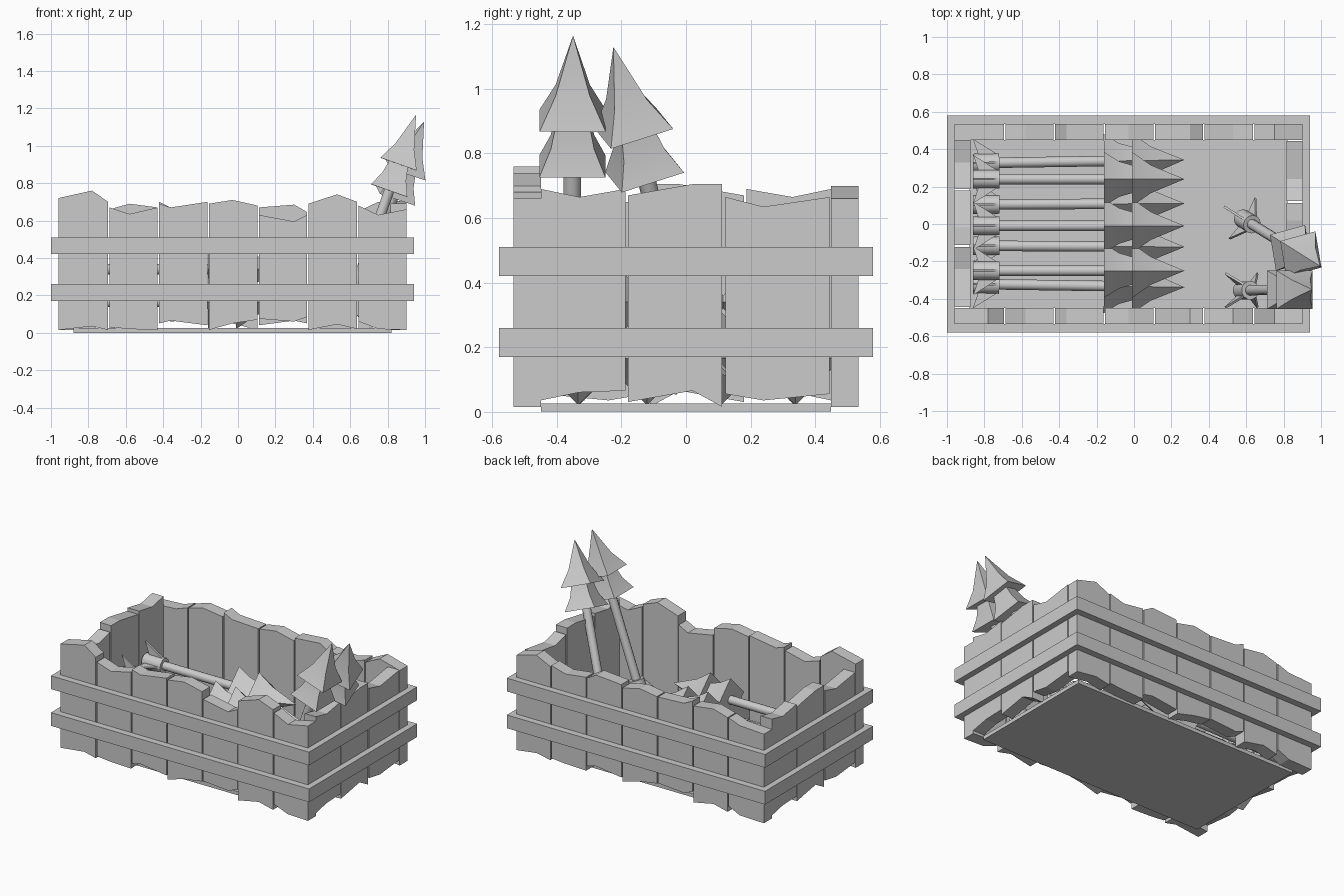
import bpy, bmesh, math
from mathutils import Vector, Matrix

if "Cube" in bpy.data.objects:
    bpy.data.objects.remove(bpy.data.objects["Cube"])


def finish(name, bm, smooth=False):
    bmesh.ops.recalc_face_normals(bm, faces=bm.faces[:])
    me = bpy.data.meshes.new(name)
    bm.to_mesh(me)
    bm.free()
    ob = bpy.data.objects.new(name, me)
    bpy.context.collection.objects.link(ob)
    if smooth:
        bpy.context.view_layer.objects.active = ob
        ob.select_set(True)
        bpy.ops.object.shade_smooth_by_angle(angle=math.radians(35))
        ob.select_set(False)
    return ob


def prism(bm, outline, offset):
    # Extrude a closed outline of 3D points by an offset
    f = bm.faces.new([bm.verts.new(p) for p in outline])
    new = bmesh.ops.extrude_face_region(bm, geom=[f])["geom"]
    bmesh.ops.translate(bm, vec=Vector(offset),
                        verts=[v for v in new if isinstance(v, bmesh.types.BMVert)])


def box(bm, x0, x1, y0, y1, z0, z1):
    prism(bm, [(x0, y0, z0), (x1, y0, z0), (x1, y1, z0), (x0, y1, z0)], (0, 0, z1 - z0))


def plank(name, us, tops, bottoms, axis, d0, d1):
    # Rough board: kinked top and bottom edges, lying along x or y
    pts = list(zip(us, bottoms)) + list(zip(us, tops))[::-1]
    bm = bmesh.new()
    if axis == "x":
        prism(bm, [(u, d0, z) for u, z in pts], (0, d1 - d0, 0))
    else:
        prism(bm, [(d0, u, z) for u, z in pts], (d1 - d0, 0, 0))
    finish(name, bm)


# Long-side planks
long_us = [(-.96, -.78, -.695), (-.687, -.58, -.43), (-.422, -.36, -.163), (-.155, -.03, .104),
           (.112, .30, .37), (.376, .53, .637), (.645, .75, .90)]
front_top = [(.72, .76, .70), (.67, .635, .67), (.69, .67, .70), (.69, .71, .68),
             (.63, .595, .63), (.69, .74, .70), (.68, .63, .66)]
back_top = [(.62, .63, .66), (.66, .69, .67), (.70, .67, .66), (.66, .68, .65),
            (.67, .685, .645), (.65, .63, .66), (.65, .70, .66)]
front_bot = [(.015, .035, .015), (.03, .02, .015), (.05, .065, .04), (.015, .05, .07),
             (.075, .06, .085), (.015, .045, .02), (.06, .02, .015)]
for i, us in enumerate(long_us):
    plank("front_plank", us, front_top[i], front_bot[i], "x", -.535, -.45)
    plank("back_plank", us, back_top[i], front_bot[6 - i][::-1], "x", .45, .535)

# End planks, the left end is the right end turned half around
end_us = [(-.45, -.33, -.187), (-.18, .02, .112), (.123, .24, .445)]
end_top = [(.69, .665, .69), (.67, .705, .705), (.665, .635, .665)]
end_bot = [(.035, .06, .065), (.03, .065, .015), (.055, .035, .055)]
for us, t, b in zip(end_us, end_top, end_bot):
    plank("right_plank", us, t, b, "y", .815, .90)
    plank("left_plank", [-u for u in us], t, b, "y", -.96, -.875)

# Floor board
bm = bmesh.new()
box(bm, -.88, .82, -.45, .45, 0, .025)
finish("crate_floor", bm)

# Bands around the crate
for z in (.17, .42):
    bm = bmesh.new()
    for s in (-1, 1):
        ys = sorted((s * .535, s * .58))
        box(bm, -1.0, .94, ys[0], ys[1], z, z + .09)
    box(bm, -1.0, -.96, -.535, .535, z, z + .09)
    box(bm, .90, .94, -.535, .535, z, z + .09)
    finish("crate_band", bm)


def lathe(bm, rings, n, roll=0):
    # Stack of n-sided rings (height, radius) along z, capped; radius 0 makes a point
    loops = []
    for h, r in rings:
        if r == 0:
            loops.append([bm.verts.new((0, 0, h))] * n)
        else:
            loops.append([bm.verts.new((r * math.cos(roll + 2 * math.pi * k / n),
                                        r * math.sin(roll + 2 * math.pi * k / n), h))
                          for k in range(n)])
    for a, b in zip(loops, loops[1:]):
        for k in range(n):
            j = (k + 1) % n
            vs = list(dict.fromkeys([a[k], a[j], b[j], b[k]]))
            bm.faces.new(vs)
    bm.faces.new(loops[0][::-1])
    if rings[-1][1]:
        bm.faces.new(loops[-1])


def rocket(name, tail, tip, roll=0):
    # Stick, tail sleeve, four swept fins and a two-tier pointed head
    bm = bmesh.new()
    lathe(bm, [(.10, .028), (.80, .028)], 12)
    lathe(bm, [(0, .05), (.14, .05)], 12)
    lathe(bm, [(.70, .145), (.78, .095), (.90, .06)], 4)
    lathe(bm, [(.85, .145), (.95, .075), (1.13, 0)], 4)
    for k in range(4):
        fin = [(.04, -.006, .14), (.04, -.006, .03), (.13, -.006, 0)]
        before = set(bm.verts)
        prism(bm, fin, (0, .012, 0))
        bmesh.ops.rotate(bm, cent=(0, 0, 0), matrix=Matrix.Rotation(k * math.pi / 2, 3, "Z"),
                         verts=[v for v in bm.verts if v not in before])
    d = Vector(tip) - Vector(tail)
    y = Vector((0, 1, 0))
    x = y.cross(d).normalized()
    y = d.normalized().cross(x)
    m = Matrix((x, y, d.normalized())).transposed().to_4x4()
    m = Matrix.Translation(tail) @ m @ Matrix.Rotation(roll, 4, "Z")
    bmesh.ops.transform(bm, matrix=m, verts=bm.verts[:])
    finish(name, bm, smooth=True)


# Rockets lying in two nested layers
for y in (.35, .112, -.125, -.345):
    rocket("lower_rocket", (-.86, y * .93, .165), (.27, y * .98, .165))
for y in (.24, -.01, -.25):
    rocket("upper_rocket", (-.86, y, .34), (.27, y, .34))

# Rockets leaning out over the right end
rocket("leaning_rocket", (.575, -.355, .10), (.95, -.35, 1.16), math.pi / 4)
rocket("leaning_rocket", (.58, .03, .11), (.995, -.225, 1.13), math.pi / 3)
